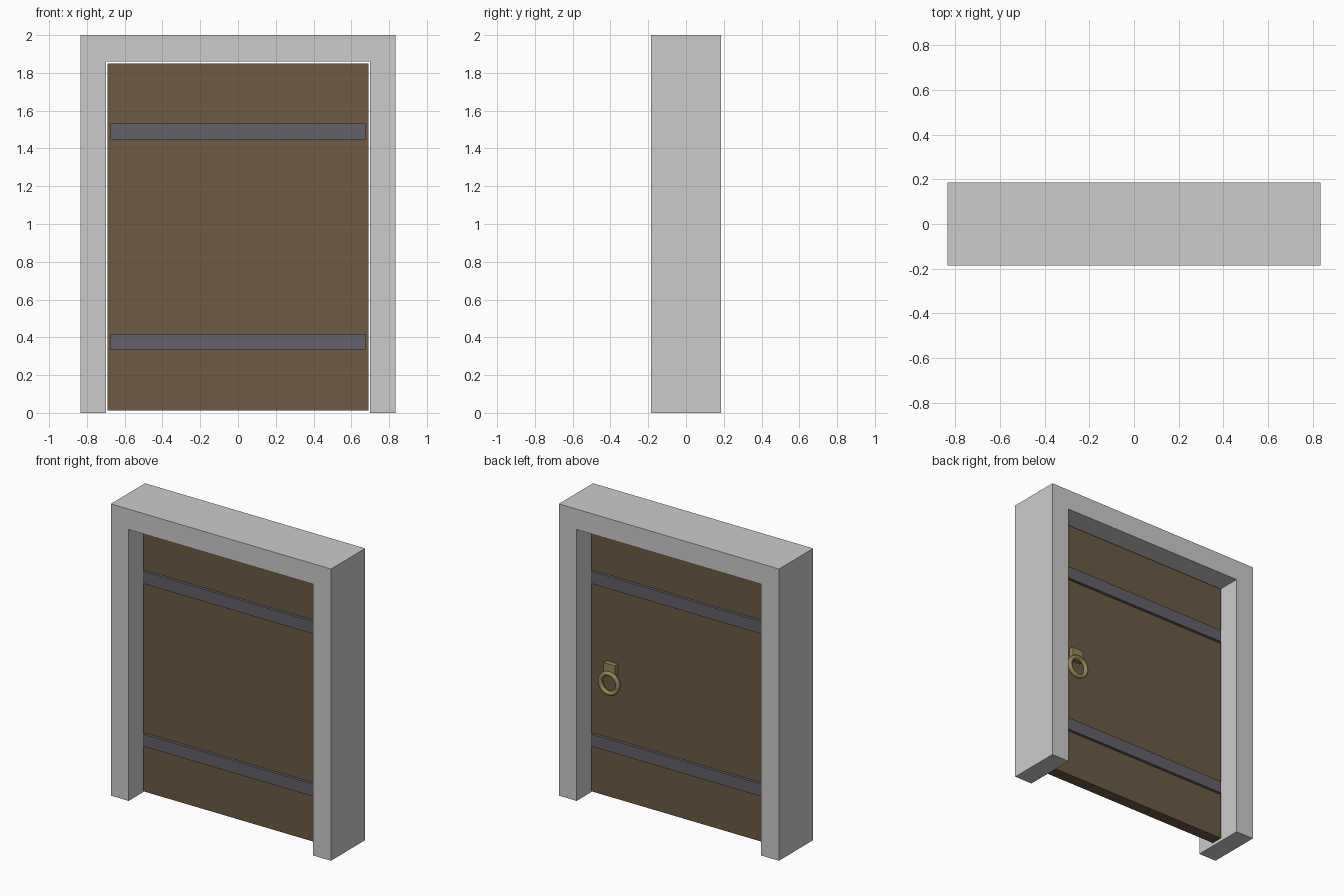
import bpy, bmesh
from math import radians

if "Cube" in bpy.data.objects:
    bpy.data.objects.remove(bpy.data.objects["Cube"])


def material(name, rgb):
    m = bpy.data.materials.new(name)
    m.diffuse_color = (*rgb, 1)
    m.use_nodes = True
    m.node_tree.nodes["Principled BSDF"].inputs["Base Color"].default_value = m.diffuse_color
    return m


wood = material("wood", (0.15, 0.10, 0.06))
iron = material("iron", (0.12, 0.12, 0.14))
brass = material("brass", (0.30, 0.23, 0.10))


def box(name, x, y, z, mat):
    """Box from (min, max) ranges on each axis."""
    bpy.ops.mesh.primitive_cube_add(size=1, location=[sum(r) / 2 for r in (x, y, z)])
    ob = bpy.context.object
    ob.name = name
    ob.scale = [r[1] - r[0] for r in (x, y, z)]
    bpy.ops.object.transform_apply(location=False, rotation=False, scale=True)
    ob.data.materials.append(mat)
    return ob


# Stone door frame: an upside-down U profile extruded through the wall depth
W, IN, TOP, LINTEL, D = 0.835, 0.70, 2.0, 1.86, 0.185
profile = [(-W, 0), (-IN, 0), (-IN, LINTEL), (IN, LINTEL),
           (IN, 0), (W, 0), (W, TOP), (-W, TOP)]
bm = bmesh.new()
face = bm.faces.new([bm.verts.new((x, -D, z)) for x, z in profile])
ext = bmesh.ops.extrude_face_region(bm, geom=[face], use_keep_orig=True)
bmesh.ops.translate(bm, vec=(0, 2 * D, 0),
                    verts=[g for g in ext["geom"] if isinstance(g, bmesh.types.BMVert)])
bmesh.ops.recalc_face_normals(bm, faces=bm.faces)
mesh = bpy.data.meshes.new("door_frame")
bm.to_mesh(mesh)
bm.free()
bpy.context.collection.objects.link(bpy.data.objects.new("door_frame", mesh))

# Door leaf
T = 0.04
box("door_leaf", (-0.69, 0.69), (-T, T), (0.013, 1.85), wood)

# Iron straps on both faces
for side, s in (("front", -1), ("back", 1)):
    for level, z in (("lower", 0.375), ("upper", 1.49)):
        ys = sorted((s * (T - 0.005), s * (T + 0.02)))
        box(f"{level}_strap_{side}", (-0.675, 0.675), ys, (z - 0.042, z + 0.042), iron)

# Ring pull and its mount on the back face
box("handle_mount", (0.487, 0.573), (T - 0.005, 0.075), (0.86, 0.94), brass)
bpy.ops.mesh.primitive_torus_add(major_radius=0.067, minor_radius=0.015,
                                 major_segments=24, minor_segments=10,
                                 location=(0.53, 0.075, 0.808),
                                 rotation=(radians(90), 0, 0))
ring = bpy.context.object
ring.name = "handle_ring"
ring.data.materials.append(brass)
bpy.ops.object.shade_smooth_by_angle(angle=radians(40))
